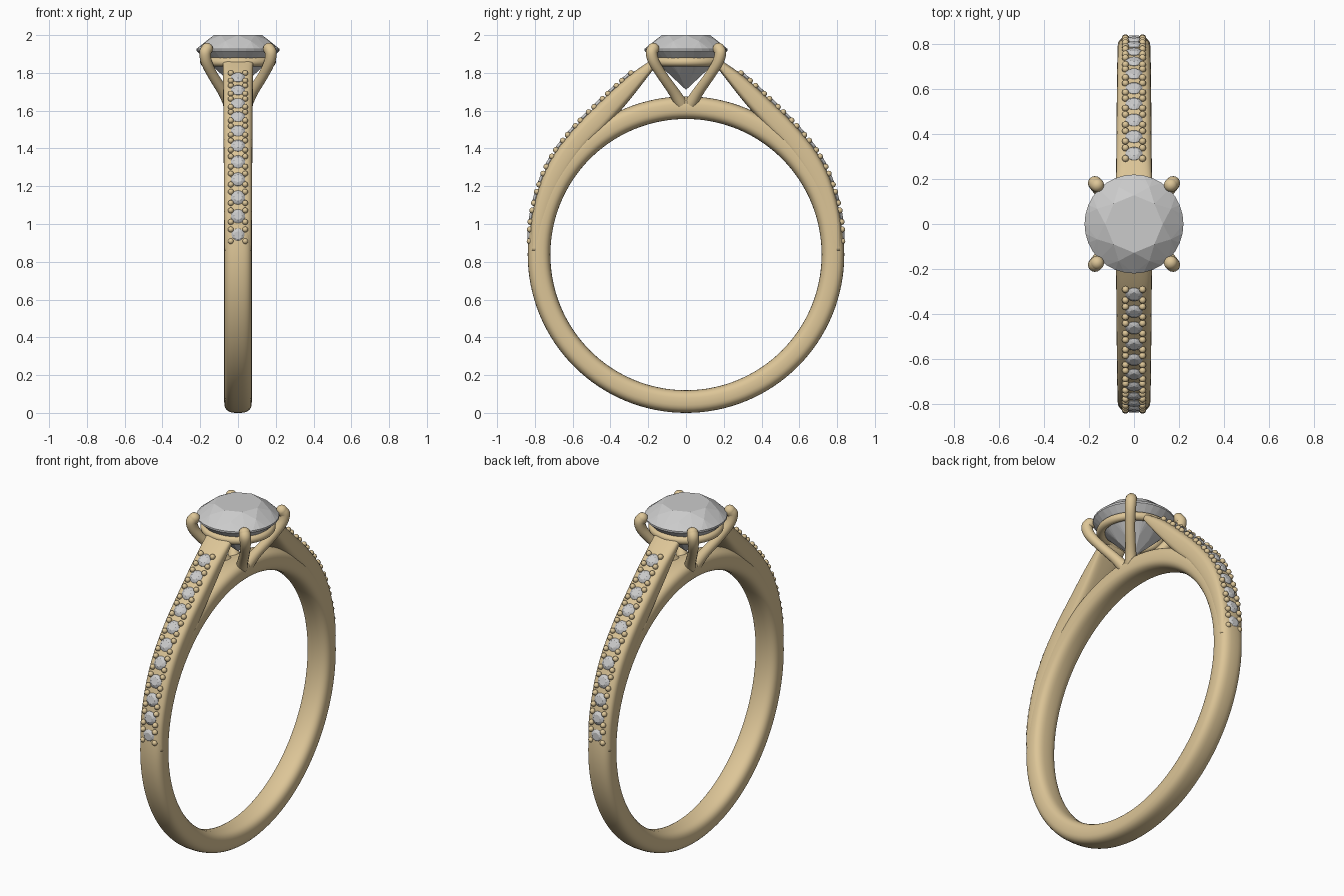
import bpy, bmesh, math
from mathutils import Vector, Matrix

if "Cube" in bpy.data.objects:
    bpy.data.objects.remove(bpy.data.objects["Cube"])

gold = bpy.data.materials.new("gold")
gold.diffuse_color = (0.72, 0.56, 0.31, 1)
gold.use_nodes = True
gold.node_tree.nodes["Principled BSDF"].inputs["Base Color"].default_value = gold.diffuse_color


def finish(bm, name, mat=None, smooth=True):
    bmesh.ops.recalc_face_normals(bm, faces=bm.faces)
    me = bpy.data.meshes.new(name)
    bm.to_mesh(me)
    bm.free()
    for p in me.polygons:
        p.use_smooth = smooth
    if mat:
        me.materials.append(mat)
    ob = bpy.data.objects.new(name, me)
    bpy.context.collection.objects.link(ob)
    return ob


def spline(pts, n):
    """Catmull-Rom resampling of a list of tuples."""
    v = [Vector(p) for p in pts]
    v = [2 * v[0] - v[1]] + v + [2 * v[-1] - v[-2]]
    out = []
    for i in range(1, len(v) - 2):
        a, b, c, d = v[i - 1:i + 3]
        for k in range(n):
            t = k / n
            out.append(0.5 * (2 * b + (c - a) * t + (2 * a - 5 * b + 4 * c - d) * t ** 2
                              + (3 * b - a - 3 * c + d) * t ** 3))
    return out + [v[-2]]


def loft(name, outer, inner, widths, closed, power, seg=32):
    """Rounded-rectangle section lofted between an outer and inner line in the yz plane."""
    bm = bmesh.new()
    rings = []
    for o, i, w in zip(outer, inner, widths):
        c, d = (o + i) / 2, (o - i) / 2
        ring = []
        for k in range(seg):
            a = math.tau * k / seg
            ca, sa = math.cos(a), math.sin(a)
            p = math.copysign(abs(ca) ** (2 / power), ca)
            q = math.copysign(abs(sa) ** (2 / power), sa)
            ring.append(bm.verts.new((w * p, c[0] + d[0] * q, c[1] + d[1] * q)))
        rings.append(ring)
    n = len(rings)
    for j in range(n if closed else n - 1):
        r, s = rings[j], rings[(j + 1) % n]
        for k in range(seg):
            m = (k + 1) % seg
            bm.faces.new((r[k], r[m], s[m], s[k]))
    if not closed:
        bm.faces.new(rings[0])
        bm.faces.new(rings[-1])
    return finish(bm, name, gold)


def add_gem(bm, mat):
    """Round brilliant from a convex hull, girdle at local z = 0."""
    levels = [(8, .128, .075, 0), (8, .178, .043, .5), (32, .22, .002, 0),
              (32, .22, -.008, 0), (8, .09, -.137, .5), (1, 0, -.215, 0)]
    vs = []
    for n, r, z, off in levels:
        for k in range(n):
            a = math.tau * (k + off) / n
            vs.append(bm.verts.new(mat @ Vector((r * math.cos(a), r * math.sin(a), z))))
    res = bmesh.ops.convex_hull(bm, input=vs)
    loose = [v for v in vs if v.is_valid and not v.link_faces]
    bmesh.ops.delete(bm, geom=loose, context='VERTS')


# Full finger band
CZ, N = 0.838, 128
circle = lambda r: [Vector((r * math.sin(math.tau * k / N), CZ - r * math.cos(math.tau * k / N)))
                    for k in range(N)]
loft("band", circle(.838), circle(.718), [.073] * N, True, 2.8)

# Shoulders with pave stones and beads, one on each side
outer_pts = [(.826, .86), (.818, 1.03), (.77, 1.22), (.695, 1.375), (.58, 1.52),
             (.44, 1.66), (.30, 1.787), (.16, 1.885)]
inner_pts = [(.75, .86), (.735, 1.0), (.69, 1.14), (.62, 1.27), (.53, 1.40),
             (.435, 1.50), (.30, 1.655), (.16, 1.835)]
for s, label in ((-1, "front"), (1, "back")):
    outer = spline([(s * y, z) for y, z in outer_pts], 12)
    inner = spline([(s * y, z) for y, z in inner_pts], 12)
    count = len(outer)
    loft(label + "_shoulder", outer, inner,
         [.072 + .008 * k / (count - 1) for k in range(count)], False, 3.5)

    # Walk the outer line by arc length
    dist = [0]
    for a, b in zip(outer, outer[1:]):
        dist.append(dist[-1] + (b - a).length)
    gems, beads = bmesh.new(), bmesh.new()
    for g in range(11):
        d = .08 + g * .1015
        j = max(k for k in range(count - 1) if dist[k] <= d)
        t = (d - dist[j]) / (dist[j + 1] - dist[j])
        p = outer[j].lerp(outer[j + 1], t)
        tan2 = (outer[j + 1] - outer[j]).normalized()
        tan = Vector((0, tan2[0], tan2[1]))
        nor = Vector((0, s * tan2[1], -s * tan2[0]))
        pos = Vector((0, p[0], p[1]))
        rot = Matrix((Vector((1, 0, 0)), nor.cross(Vector((1, 0, 0))), nor)).transposed().to_4x4()
        add_gem(gems, Matrix.Translation(pos + nor * .001) @ rot @ Matrix.Scale(.17, 4))
        for sx in (-1, 1):
            for st in (-1, 1):
                c = pos + tan * st * .031 + nor * .003 + Vector((sx * .038, 0, 0))
                bmesh.ops.create_uvsphere(beads, u_segments=12, v_segments=8, radius=.0155,
                                          matrix=Matrix.Translation(c) @ rot)
    finish(gems, label + "_pave_stones", smooth=False)
    finish(beads, label + "_pave_beads", gold)

# Centre stone
bm = bmesh.new()
add_gem(bm, Matrix.Translation((0, 0, 1.925)))
finish(bm, "centre_stone", smooth=False)

# Gallery rail under the stone
bpy.ops.mesh.primitive_torus_add(location=(0, 0, 1.858), major_radius=.178, minor_radius=.023,
                                 major_segments=64, minor_segments=16)
rail = bpy.context.object
rail.name = "gallery_rail"
rail.data.materials.append(gold)
bpy.ops.object.shade_smooth()

# Four claws rising from the band
path = [(.045, .028, 1.64, .034), (.078, .065, 1.70, .029), (.132, .125, 1.785, .027),
        (.166, .168, 1.855, .029), (.174, .182, 1.905, .031), (.164, .173, 1.928, .031)]
for sx, lx in ((-1, "left"), (1, "right")):
    for sy, ly in ((-1, "front"), (1, "back")):
        pts = spline(path, 6)
        bm = bmesh.new()
        rings = []
        for k, p in enumerate(pts):
            c = Vector(p[:3])
            tan = (Vector(pts[min(k + 1, len(pts) - 1)][:3]) - Vector(pts[max(k - 1, 0)][:3])).normalized()
            u = Vector((1, -1, 0)).normalized()
            u = (u - tan * u.dot(tan)).normalized()
            v = tan.cross(u)
            ring = []
            for m in range(16):
                a = math.tau * m / 16
                q = c + (u * math.cos(a) + v * math.sin(a)) * p[3]
                ring.append(bm.verts.new((sx * q.x, sy * q.y, q.z)))
            rings.append(ring)
        for r, t in zip(rings, rings[1:]):
            for m in range(16):
                bm.faces.new((r[m], r[m - 1], t[m - 1], t[m]))
        e = path[-1]
        bmesh.ops.create_uvsphere(bm, u_segments=16, v_segments=12, radius=e[3],
                                  matrix=Matrix.Translation((sx * e[0], sy * e[1], e[2])))
        finish(bm, f"{ly}_{lx}_claw", gold)
